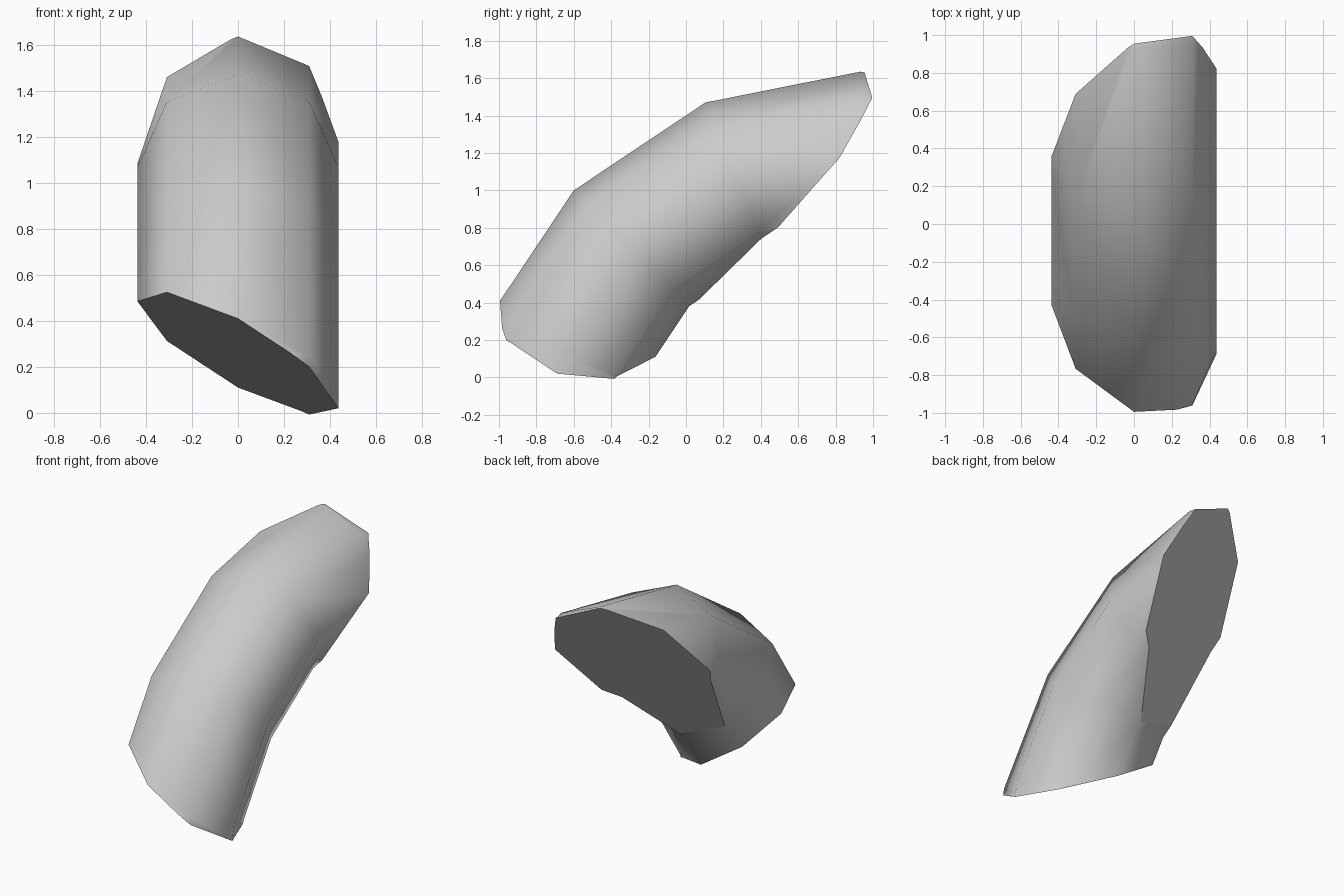
import bpy, bmesh
from math import sin, cos, pi
from mathutils import Vector

cube = bpy.data.objects.get("Cube")
if cube:
    bpy.data.objects.remove(cube)

SIDES = 8
TUBE_R, BEND_R = 0.437, 1.731
CENTRE = Vector((0, 0.933, -0.533))

grey = bpy.data.materials.new("light grey")
grey.use_nodes = True
colour = (0.6, 0.6, 0.6, 1)
grey.diffuse_color = colour
grey.node_tree.nodes["Principled BSDF"].inputs["Base Color"].default_value = colour

# Octagonal tube swept along a quarter bend, a little longer than needed
bm = bmesh.new()
rings = []
for step in range(-1, 5):
    bend = pi / 8 * step
    outward = Vector((0, -sin(bend), cos(bend)))
    ring = []
    for i in range(SIDES):
        a = 2 * pi * i / SIDES
        offset = Vector((TUBE_R * sin(a), 0, 0))
        ring.append(bm.verts.new(CENTRE + outward * (BEND_R + TUBE_R * cos(a)) + offset))
    rings.append(ring)
for r0, r1 in zip(rings, rings[1:]):
    for i in range(SIDES):
        j = (i + 1) % SIDES
        bm.faces.new((r0[i], r0[j], r1[j], r1[i]))
bm.faces.new(rings[0])
bm.faces.new(rings[-1])
bmesh.ops.recalc_face_normals(bm, faces=bm.faces)
for face in bm.faces:
    face.smooth = True


def slice_end(point, normal):
    """Cut the tube with a slanted plane and close it with a flat cap."""
    cut = bmesh.ops.bisect_plane(
        bm, geom=bm.verts[:] + bm.edges[:] + bm.faces[:], dist=1e-5,
        plane_co=point, plane_no=normal, clear_outer=True)
    rim = [e for e in cut["geom_cut"] if isinstance(e, bmesh.types.BMEdge)]
    caps = bmesh.ops.holes_fill(bm, edges=rim, sides=0)["faces"]
    for cap in caps:
        cap.smooth = False
    for edge in rim:
        edge.smooth = False


# Lower front end, then upper back end
slice_end((0, -0.995, 0.41), (-0.463, -0.262, -0.726))
slice_end((-0.437, 0.36, 1.087), (-0.1325, 0.2916, -0.2125))
bmesh.ops.recalc_face_normals(bm, faces=bm.faces)

mesh = bpy.data.meshes.new("bent_tube")
bm.to_mesh(mesh)
bm.free()
mesh.materials.append(grey)
bpy.context.collection.objects.link(bpy.data.objects.new("bent_tube", mesh))
